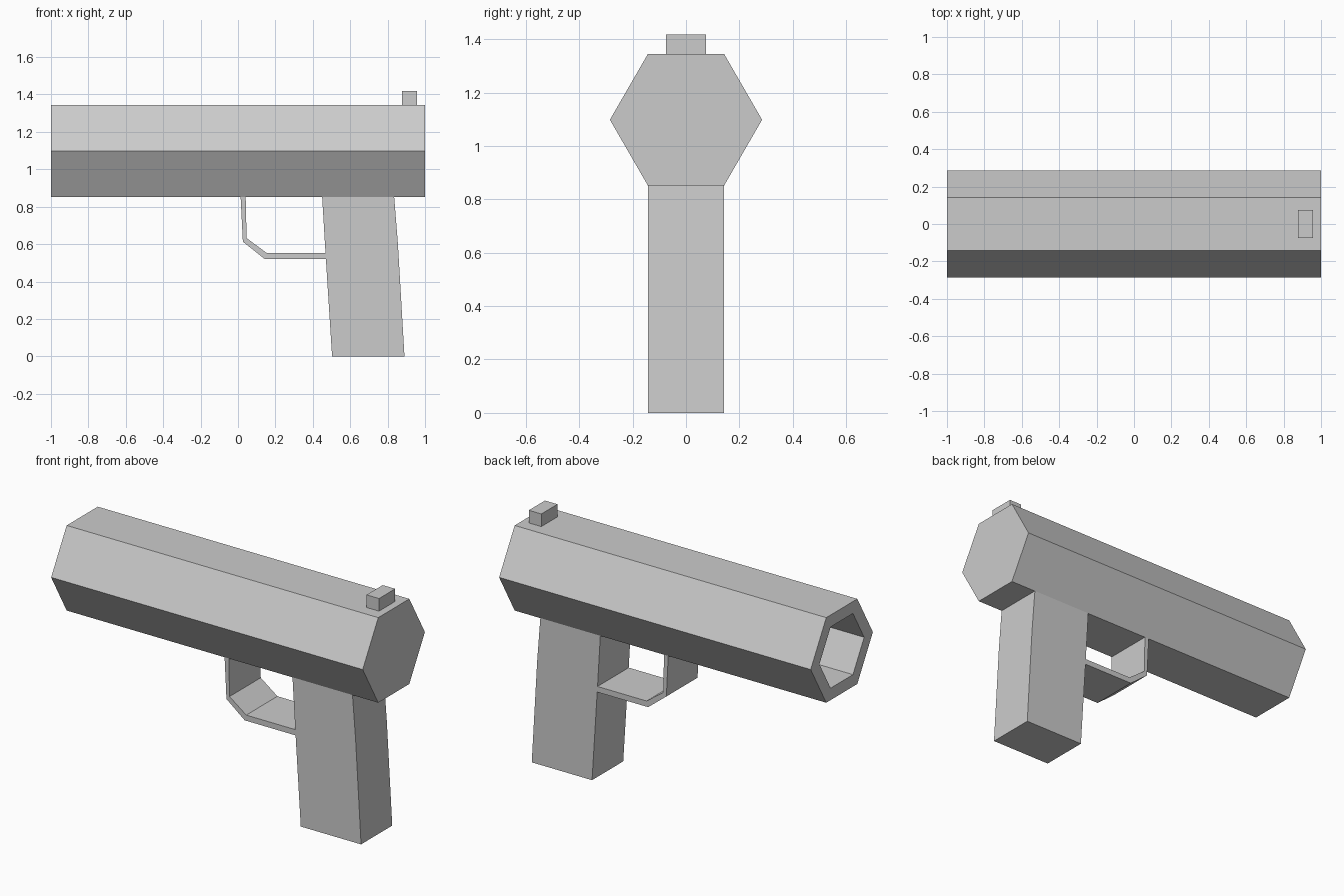
import bpy, bmesh, math

if "Cube" in bpy.data.objects:
    bpy.data.objects.remove(bpy.data.objects["Cube"])

HALF_W = 0.143   # half width of grip and guard
MID_Z = 1.098    # barrel axis height


def finish(name, bm):
    bmesh.ops.recalc_face_normals(bm, faces=bm.faces)
    mesh = bpy.data.meshes.new(name)
    bm.to_mesh(mesh)
    bm.free()
    obj = bpy.data.objects.new(name, mesh)
    bpy.context.collection.objects.link(obj)
    return obj


def extrude_profile(name, points, half_width):
    """Extrude an (x, z) outline symmetrically along y."""
    bm = bmesh.new()
    face = bm.faces.new([bm.verts.new((x, -half_width, z)) for x, z in points])
    ext = bmesh.ops.extrude_face_region(bm, geom=[face], use_keep_orig=True)
    verts = [g for g in ext["geom"] if isinstance(g, bmesh.types.BMVert)]
    bmesh.ops.translate(bm, verts=verts, vec=(0, 2 * half_width, 0))
    return finish(name, bm)


# Hexagonal body: rings run from the closed rear, round the muzzle rim, into the bore
bm = bmesh.new()
rings = []
for x, r in ((1, 0.285), (-1, 0.285), (-1, 0.205), (0.2, 0.205)):
    rings.append([bm.verts.new((x, r * math.cos(i * math.pi / 3),
                                MID_Z + r * math.sin(i * math.pi / 3)))
                  for i in range(6)])
for a, b in zip(rings, rings[1:]):
    for i in range(6):
        j = (i + 1) % 6
        bm.faces.new((a[i], a[j], b[j], b[i]))
bm.faces.new(rings[0])
bm.faces.new(rings[-1])
finish("barrel", bm)

# Slanted grip
extrude_profile("grip", [(0.45, 0.852), (0.835, 0.852), (0.855, 0.6),
                         (0.89, 0), (0.503, 0), (0.468, 0.55)], HALF_W)

# Bent strip guard
extrude_profile("trigger_guard", [(0.014, 0.852), (0.026, 0.613), (0.143, 0.52),
                                  (0.472, 0.52), (0.47, 0.553), (0.153, 0.553),
                                  (0.046, 0.632), (0.041, 0.852)], HALF_W)

# Rear sight block
extrude_profile("rear_sight", [(0.877, 1.344), (0.957, 1.344),
                               (0.957, 1.418), (0.877, 1.418)], 0.074)
